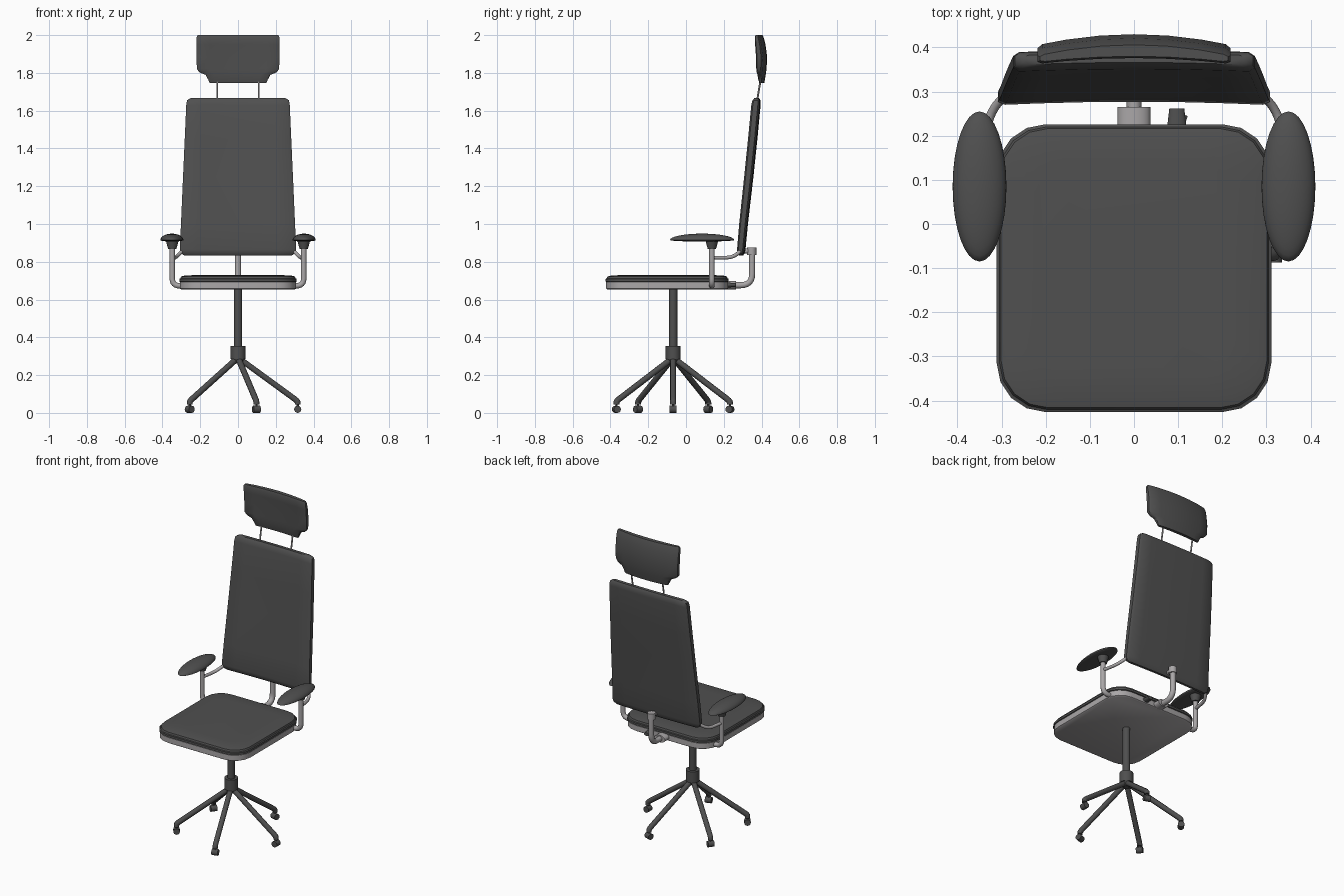
import bpy, bmesh, math
from mathutils import Vector

cube = bpy.data.objects.get("Cube")
if cube:
    bpy.data.objects.remove(cube, do_unlink=True)


def material(name, r, g, b):
    m = bpy.data.materials.new(name)
    m.use_nodes = True
    m.diffuse_color = (r, g, b, 1)
    m.node_tree.nodes["Principled BSDF"].inputs["Base Color"].default_value = (r, g, b, 1)
    return m


FABRIC = material("dark upholstery", 0.08, 0.08, 0.08)
PLASTIC = material("dark base", 0.078, 0.078, 0.078)
SILVER = material("silver metal", 0.4, 0.385, 0.39)


def finish(ob, name, mat, angle=35):
    ob.name = name
    ob.data.materials.clear()
    ob.data.materials.append(mat)
    bpy.ops.object.select_all(action='DESELECT')
    ob.select_set(True)
    bpy.context.view_layer.objects.active = ob
    bpy.ops.object.shade_smooth_by_angle(angle=math.radians(angle))
    return ob


def loft(name, rings, mat, angle=35):
    """Skin a stack of equal-length rings and cap both ends."""
    bm = bmesh.new()
    loops = [[bm.verts.new(p) for p in ring] for ring in rings]
    n = len(loops[0])
    for a, b in zip(loops, loops[1:]):
        for i in range(n):
            j = (i + 1) % n
            bm.faces.new((a[i], a[j], b[j], b[i]))
    bm.faces.new(loops[0])
    bm.faces.new(loops[-1])
    bmesh.ops.recalc_face_normals(bm, faces=bm.faces)
    mesh = bpy.data.meshes.new(name)
    bm.to_mesh(mesh)
    bm.free()
    ob = bpy.data.objects.new(name, mesh)
    bpy.context.collection.objects.link(ob)
    return finish(ob, name, mat, angle)


def cone(name, start, end, r1, r2, mat, sides=20):
    """Cylinder or cone between two points."""
    a, b = Vector(start), Vector(end)
    bpy.ops.mesh.primitive_cone_add(vertices=sides, radius1=r1, radius2=r2,
                                    depth=(b - a).length, location=(a + b) / 2)
    ob = bpy.context.object
    ob.rotation_euler = (b - a).to_track_quat('Z', 'Y').to_euler()
    return finish(ob, name, mat)


def tube(name, points, radius, mat, bend=0.04):
    """Pipe along a path with rounded bends."""
    pts = [Vector(p) for p in points]
    path = [pts[0]]
    for a, p, b in zip(pts, pts[1:], pts[2:]):
        s = p + (a - p).normalized() * min(bend, (a - p).length * 0.48)
        e = p + (b - p).normalized() * min(bend, (b - p).length * 0.48)
        for k in range(7):
            t = k / 6
            path.append(s * (1 - t) ** 2 + p * 2 * t * (1 - t) + e * t * t)
    path.append(pts[-1])
    curve = bpy.data.curves.new(name, 'CURVE')
    curve.dimensions = '3D'
    curve.bevel_depth = radius
    curve.bevel_resolution = 3
    curve.use_fill_caps = True
    spline = curve.splines.new('POLY')
    spline.points.add(len(path) - 1)
    for sp, p in zip(spline.points, path):
        sp.co = (*p, 1)
    ob = bpy.data.objects.new(name, curve)
    bpy.context.collection.objects.link(ob)
    bpy.ops.object.select_all(action='DESELECT')
    ob.select_set(True)
    bpy.context.view_layer.objects.active = ob
    bpy.ops.object.convert(target='MESH')
    return finish(bpy.context.object, name, mat, 50)


# Seat: stacked rounded rectangles
def seat_ring(z, inset):
    hx, hy, r = 0.311 - inset, 0.326 - inset, max(0.11 - inset * 0.5, 0.03)
    ring = []
    for q, (sx, sy) in enumerate(((1, 1), (-1, 1), (-1, -1), (1, -1))):
        for k in range(5):
            a = math.radians(90 * q + 22.5 * k)
            ring.append((sx * (hx - r) + r * math.cos(a),
                         -0.1 + sy * (hy - r) + r * math.sin(a), z))
    return ring


def seat_layer(name, profile, mat):
    loft(name, [seat_ring(z, i) for z, i in profile], mat)


seat_layer("seat_frame", ((0.652, 0.012), (0.658, 0.003), (0.692, 0.003)), SILVER)
seat_layer("seat_cushion", ((0.692, 0.006), (0.696, 0.0), (0.709, 0.0), (0.712, 0.006),
                            (0.722, 0.01), (0.727, 0.03), (0.73, 0.09)), FABRIC)


# Upright cushions: rows of (height, half width, front y, back y) with a sideways curve
def upright(name, rows, front_curve, back_curve, mat):
    steps = (-1, -0.95, -0.7, -0.35, 0, 0.35, 0.7, 0.95, 1)
    rings = []
    for z, hw, f, b in rows:
        front, back = [], []
        for u in steps:
            x = u * hw
            yf = f - front_curve * x * x
            yb = b - back_curve * x * x
            if abs(u) == 1:
                yf, yb = yf + (yb - yf) * 0.2, yb - (yb - yf) * 0.2
            front.append((x, yf, z))
            back.append((x, yb, z))
        rings.append(front + back[::-1])
    loft(name, rings, mat, 40)


upright("backrest", ((0.834, 0.285, 0.288, 0.303), (0.845, 0.303, 0.28, 0.31),
                     (0.865, 0.308, 0.277, 0.315), (1.0, 0.302, 0.288, 0.328),
                     (1.25, 0.291, 0.314, 0.357), (1.45, 0.282, 0.334, 0.378),
                     (1.63, 0.274, 0.351, 0.395), (1.655, 0.27, 0.357, 0.394),
                     (1.666, 0.252, 0.366, 0.387)), 0.08, 0.08, FABRIC)
upright("headrest", ((1.746, 0.15, 0.394, 0.414), (1.765, 0.158, 0.389, 0.418),
                     (1.79, 0.172, 0.386, 0.422), (1.802, 0.203, 0.385, 0.424),
                     (1.82, 0.218, 0.384, 0.426), (1.88, 0.219, 0.383, 0.43),
                     (1.95, 0.219, 0.378, 0.421), (1.988, 0.219, 0.376, 0.411),
                     (2.0, 0.213, 0.38, 0.406)), 0.28, 0.52, FABRIC)

# Back support bar, collar, cap and tilt knob
tube("back_bar", ((0, 0.15, 0.676), (0, 0.35, 0.676), (0, 0.35, 0.85)), 0.017, SILVER, 0.06)
collar = cone("bar_collar", (0, 0.2, 0.676), (0, 0.265, 0.676), 0.037, 0.037, SILVER)
collar.scale.y = 0.6
cone("bar_cap", (0, 0.348, 0.835), (0, 0.348, 0.875), 0.024, 0.024, SILVER)
cone("bar_mount", (0, 0.31, 0.857), (0, 0.35, 0.857), 0.014, 0.014, SILVER)
knob = cone("tilt_knob", (0.097, 0.2, 0.677), (0.097, 0.262, 0.677), 0.024, 0.017, PLASTIC)
knob.scale.y = 0.6

# Armrests and headrest rods on both sides
for side, s in (("left", 1), ("right", -1)):
    bpy.ops.mesh.primitive_uv_sphere_add(segments=32, ring_count=16)
    pad = bpy.context.object
    for v in pad.data.vertices:
        v.co.x = s * 0.35 + v.co.x * 0.061
        v.co.y = 0.085 + v.co.y * 0.17
        v.co.z = 0.915 + v.co.z * (0.034 if v.co.z > 0 else 0.008)
    finish(pad, side + "_arm_pad", FABRIC, 45)
    cone(side + "_arm_socket", (s * 0.348, 0.137, 0.868), (s * 0.348, 0.137, 0.912),
         0.022, 0.034, PLASTIC)
    tube(side + "_arm_post", ((s * 0.27, 0.137, 0.673), (s * 0.348, 0.137, 0.673),
                              (s * 0.348, 0.137, 0.88)), 0.015, SILVER)
    tube(side + "_arm_brace", ((s * 0.348, 0.137, 0.822), (s * 0.331, 0.235, 0.822),
                               (s * 0.312, 0.272, 0.84), (s * 0.285, 0.295, 0.868)),
         0.01, SILVER, 0.03)
    cone(side + "_headrest_rod", (s * 0.11, 0.374, 1.64), (s * 0.11, 0.398, 1.78),
         0.005, 0.005, SILVER, 10)

# Column, hub and five-legged base
CY = -0.068
cone("gas_column", (0, CY, 0.3), (0, CY, 0.655), 0.022, 0.022, PLASTIC)
cone("base_hub", (0, CY, 0.285), (0, CY, 0.355), 0.04, 0.04, PLASTIC)
cone("base_hub_tip", (0, CY, 0.262), (0, CY, 0.286), 0.022, 0.036, PLASTIC)
for k in range(5):
    a = math.radians(72 * k)
    out, tan = Vector((math.cos(a), math.sin(a), 0)), Vector((-math.sin(a), math.cos(a), 0))
    origin = Vector((0, CY, 0))

    def at(r, z):
        return origin + out * r + Vector((0, 0, z))

    tube("base_leg", (at(0.01, 0.285), at(0.316, 0.062), at(0.316, 0.045)), 0.016, PLASTIC, 0.02)
    cone("caster_stem", at(0.316, 0.02), at(0.316, 0.05), 0.006, 0.006, PLASTIC, 10)
    hub = at(0.316, 0.019)
    cone("caster_wheel", hub - tan * 0.019, hub + tan * 0.019, 0.019, 0.019, PLASTIC, 16)
